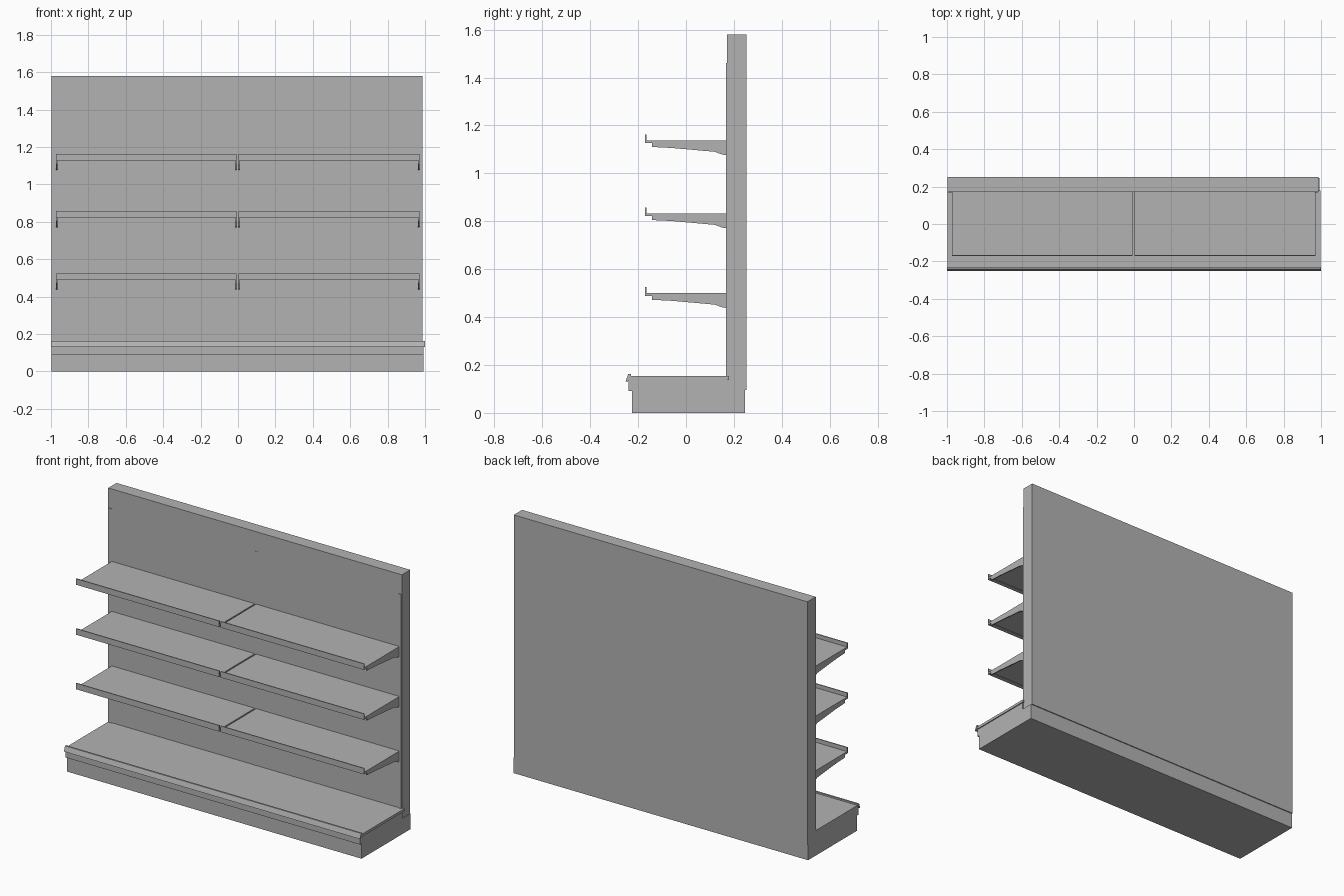
import bpy, bmesh

cube = bpy.data.objects.get("Cube")
if cube:
    bpy.data.objects.remove(cube, do_unlink=True)

# Single painted-metal colour
grey = bpy.data.materials.new("shelf_grey")
grey.use_nodes = True
colour = (0.45, 0.45, 0.45, 1)
grey.diffuse_color = colour
grey.node_tree.nodes["Principled BSDF"].inputs["Base Color"].default_value = colour


def extrude_x(name, profile, x0, x1):
    """Sweep a closed (y, z) profile from x0 to x1."""
    bm = bmesh.new()
    face = bm.faces.new([bm.verts.new((x0, y, z)) for y, z in profile])
    swept = bmesh.ops.extrude_face_region(bm, geom=[face])["geom"]
    verts = [v for v in swept if isinstance(v, bmesh.types.BMVert)]
    bmesh.ops.translate(bm, verts=verts, vec=(x1 - x0, 0, 0))
    bmesh.ops.recalc_face_normals(bm, faces=bm.faces)
    mesh = bpy.data.meshes.new(name)
    bm.to_mesh(mesh)
    bm.free()
    mesh.materials.append(grey)
    obj = bpy.data.objects.new(name, mesh)
    bpy.context.collection.objects.link(obj)
    return obj


def box(name, x0, x1, y0, y1, z0, z1):
    return extrude_x(name, [(y0, z0), (y1, z0), (y1, z1), (y0, z1)], x0, x1)


# Back wall and plinth with a stepped front
box("back_panel", -0.997, 0.987, 0.172, 0.252, 0.095, 1.58)
extrude_x("plinth", [(-0.225, 0), (0.246, 0), (0.246, 0.095), (0.172, 0.095),
                     (0.172, 0.137), (-0.24, 0.137), (-0.24, 0.092), (-0.225, 0.092)],
          -0.997, 0.992)

# Bottom deck and its slanted price rail
box("base_deck", -0.997, 0.998, -0.24, 0.18, 0.137, 0.153)
extrude_x("base_price_rail", [(-0.252, 0.132), (-0.243, 0.132), (-0.23, 0.153),
                              (-0.23, 0.162), (-0.241, 0.162)], -1.0, 1.0)

# Slim upright strips on the wall
for name, x0, x1, y in (("left", 0.965, 0.985, 0.168), ("right", -0.995, -0.97, 0.168),
                        ("centre", -0.015, 0.012, 0.171)):
    box(name + "_upright", x0, x1, y, 0.175, 0.153, 1.46)

# Shelves: folded tray with front lip, held by tapered brackets
tray = [(-0.171, -0.012), (-0.142, -0.012), (-0.142, -0.010), (0.172, -0.010),
        (0.172, 0), (-0.165, 0), (-0.165, 0.025), (-0.171, 0.025)]
bracket = [(-0.142, -0.001), (-0.142, -0.028), (-0.06, -0.032), (0.03, -0.04),
           (0.12, -0.048), (0.152, -0.06), (0.172, -0.062), (0.172, -0.001)]
levels = {"lower": 0.5, "middle": 0.833, "upper": 1.138}
bays = {"right": (-0.973, -0.007), "left": (0.002, 0.97)}

for level, z in levels.items():
    for side, (x0, x1) in bays.items():
        name = f"{level}_{side}"
        extrude_x(name + "_shelf", [(y, z + h) for y, h in tray], x0, x1)
        shape = [(y, z + h) for y, h in bracket]
        extrude_x(name + "_bracket_a", shape, x0, x0 + 0.007)
        extrude_x(name + "_bracket_b", shape, x1 - 0.007, x1)
